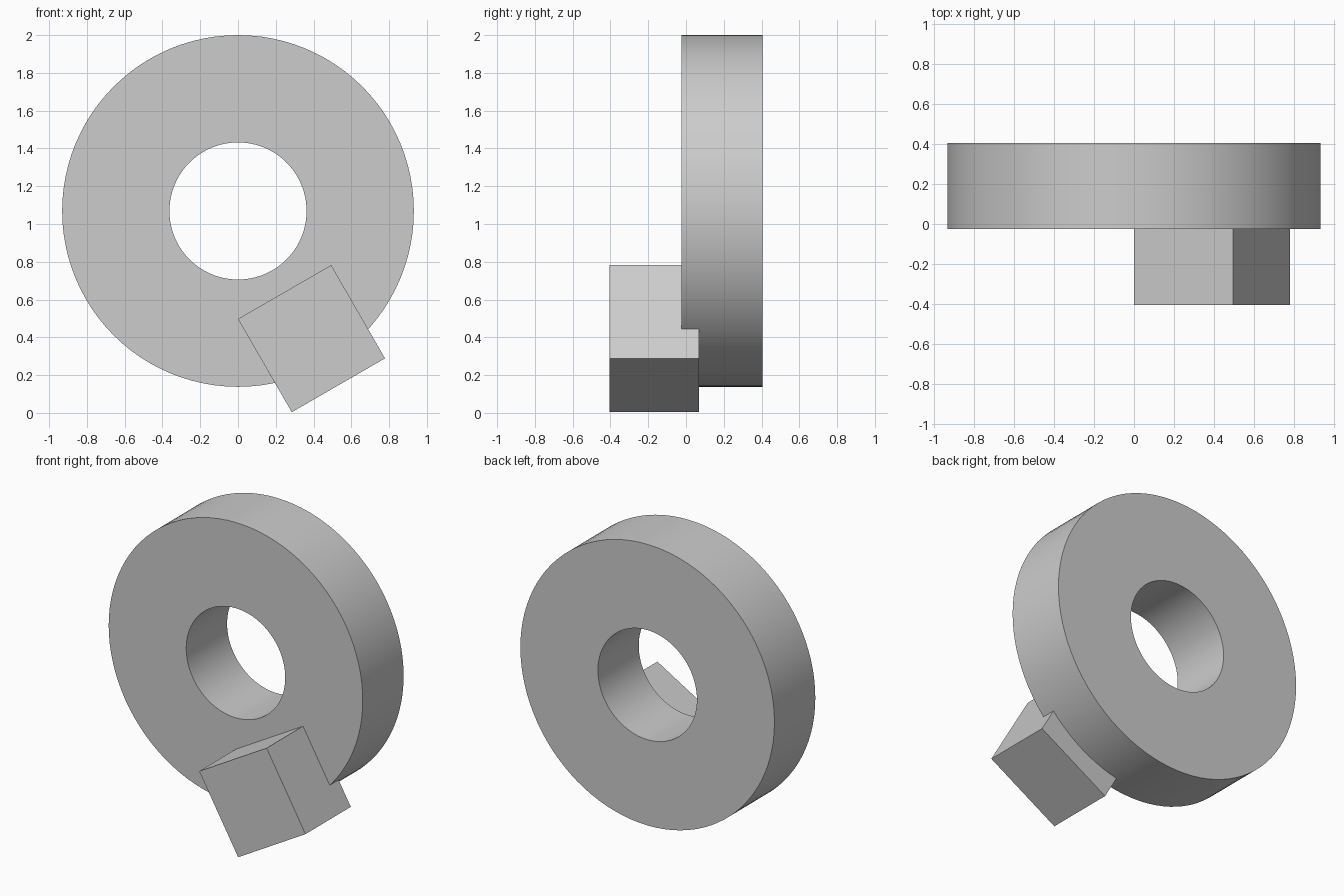
import bpy
import bmesh
from math import radians
from mathutils import Matrix, Vector

cube = bpy.data.objects.get("Cube")
if cube:
    bpy.data.objects.remove(cube, do_unlink=True)

# One plain grey for both parts
grey = bpy.data.materials.new("light_grey")
grey.use_nodes = True
colour = (0.604, 0.604, 0.604, 1)
grey.diffuse_color = colour
grey.node_tree.nodes["Principled BSDF"].inputs["Base Color"].default_value = colour


def finish(name, bm):
    """Turn a bmesh into a shaded object."""
    bmesh.ops.recalc_face_normals(bm, faces=bm.faces)
    mesh = bpy.data.meshes.new(name)
    bm.to_mesh(mesh)
    bm.free()
    mesh.materials.append(grey)
    obj = bpy.data.objects.new(name, mesh)
    bpy.context.collection.objects.link(obj)
    bpy.ops.object.select_all(action="DESELECT")
    obj.select_set(True)
    bpy.context.view_layer.objects.active = obj
    bpy.ops.object.shade_smooth_by_angle(angle=radians(30))
    return obj


# Upright ring: a rectangular section spun about the y axis
outer, inner, front, back = 0.931, 0.363, -0.024, 0.404
centre = Vector((0, 0, 2 - outer))
bm = bmesh.new()
section = [bm.verts.new(centre + Vector((x, y, 0)))
           for x, y in ((inner, front), (outer, front), (outer, back), (inner, back))]
edges = [bm.edges.new((section[i], section[(i + 1) % 4])) for i in range(4)]
bmesh.ops.spin(bm, geom=section + edges, cent=centre, axis=(0, 1, 0),
               angle=radians(360), steps=96, use_merge=True)
bmesh.ops.remove_doubles(bm, verts=bm.verts, dist=0.0001)
finish("ring", bm)

# Tilted block sunk into the lower front of the ring
bm = bmesh.new()
placing = (Matrix.Translation((0.389, -0.168, 0.393))
           @ Matrix.Rotation(radians(-30), 4, "Y")
           @ Matrix.Diagonal((0.57, 0.474, 0.57, 1)))
bmesh.ops.create_cube(bm, size=1, matrix=placing)
finish("tilted_block", bm)
